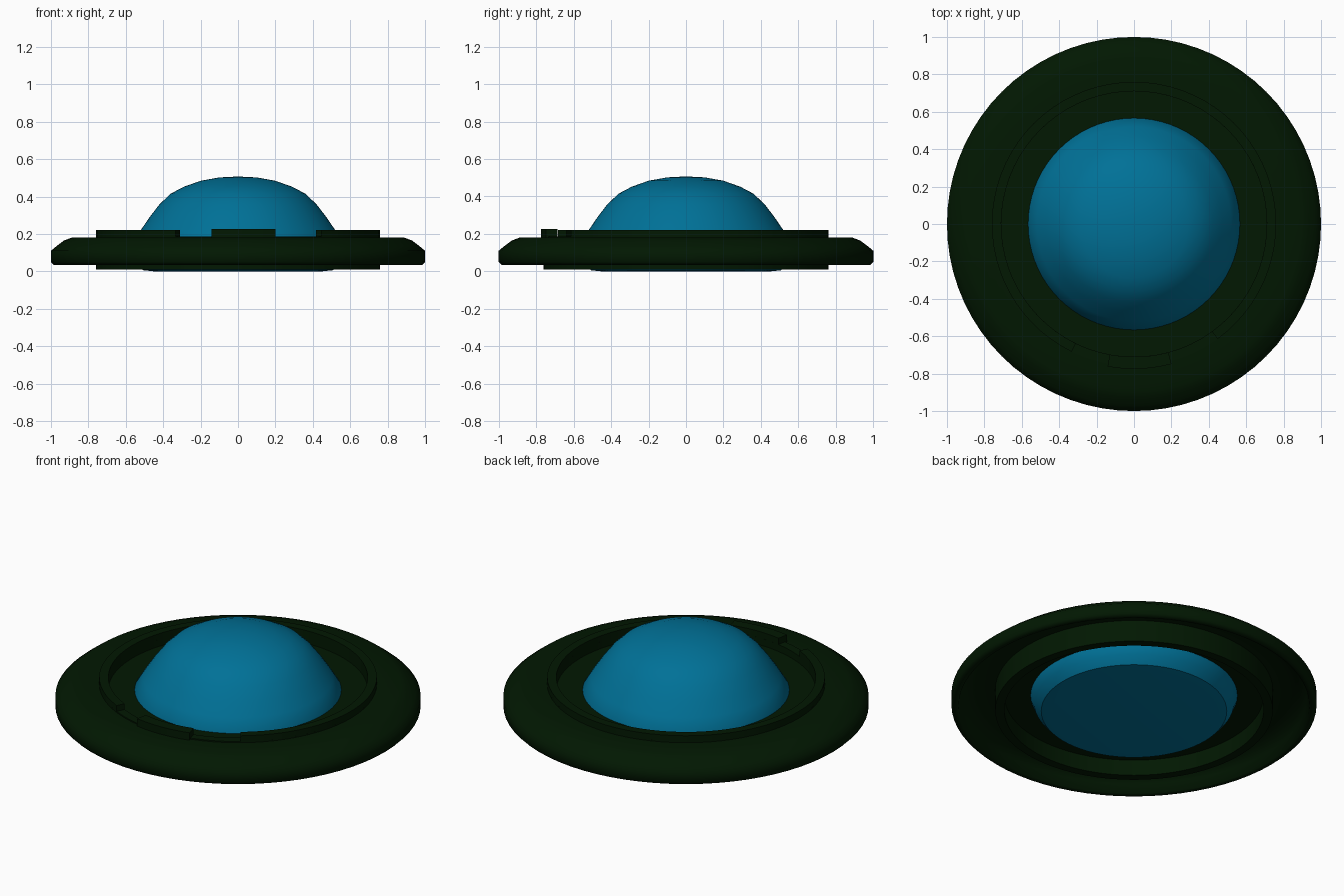
import bpy, bmesh, math

if "Cube" in bpy.data.objects:
    bpy.data.objects.remove(bpy.data.objects["Cube"])

def material(name, rgb):
    m = bpy.data.materials.new(name)
    m.diffuse_color = (*rgb, 1)
    m.use_nodes = True
    m.node_tree.nodes["Principled BSDF"].inputs["Base Color"].default_value = m.diffuse_color
    return m

GREEN = material("dark green", (0.0005, 0.009, 0.0005))
BLUE = material("glass blue", (0.0, 0.165, 0.31))

def sweep(name, profile, mat, start=0, end=360, steps=72, closed=True, angle=35):
    """Turn an (r, z) profile around z between two angles (degrees)."""
    full = end - start >= 360
    bm = bmesh.new()
    rows = []
    for i in range(steps if full else steps + 1):
        a = math.radians(start + (end - start) * i / steps)
        rows.append([bm.verts.new((r * math.cos(a), r * math.sin(a), z)) for r, z in profile])
    n = len(profile)
    for i in range(steps):
        a, b = rows[i], rows[(i + 1) % len(rows)]
        for j in range(n if closed else n - 1):
            k = (j + 1) % n
            bm.faces.new((a[j], b[j], b[k], a[k]))
    if not full:
        bm.faces.new(rows[0])
        bm.faces.new(rows[-1])
    bmesh.ops.remove_doubles(bm, verts=bm.verts, dist=1e-5)
    bmesh.ops.recalc_face_normals(bm, faces=bm.faces)
    me = bpy.data.meshes.new(name)
    bm.to_mesh(me)
    bm.free()
    me.materials.append(mat)
    ob = bpy.data.objects.new(name, me)
    bpy.context.collection.objects.link(ob)
    bpy.ops.object.select_all(action='DESELECT')
    ob.select_set(True)
    bpy.context.view_layer.objects.active = ob
    bpy.ops.object.shade_smooth_by_angle(angle=math.radians(angle))
    return ob

# Wide outer rim, a shell that is hollow underneath
sweep("outer_rim", [(0.75, 0.18), (0.89, 0.18), (0.93, 0.165), (0.97, 0.135), (1.0, 0.11),
                    (1.0, 0.05), (0.985, 0.035), (0.96, 0.04), (0.945, 0.09), (0.9, 0.125),
                    (0.85, 0.14), (0.75, 0.14)], GREEN, angle=65)

# Inner collar that hangs below the rim
sweep("collar", [(0.71, 0.01), (0.76, 0.01), (0.76, 0.187), (0.71, 0.187)], GREEN)

# Recessed plate around the dome
sweep("inner_plate", [(0.54, 0.105), (0.72, 0.105), (0.72, 0.145), (0.54, 0.145)], GREEN)

# Raised collar segments, leaving two gaps at the front
sweep("collar_lip", [(0.71, 0.18), (0.76, 0.18), (0.76, 0.222), (0.71, 0.222)],
      GREEN, start=-54, end=244, steps=60)
sweep("front_pad", [(0.71, 0.17), (0.775, 0.17), (0.775, 0.225), (0.71, 0.225)],
      GREEN, start=259.5, end=285, steps=6)

# Dome above and shallow bowl below, one closed shell
sweep("dome", [(0, 0.507), (0.1, 0.502), (0.2, 0.484), (0.29, 0.452), (0.36, 0.415),
               (0.42, 0.358), (0.47, 0.293), (0.52, 0.22), (0.566, 0.145), (0.566, 0.105),
               (0.545, 0.05), (0.508, 0.006), (0.45, 0), (0, 0)], BLUE, closed=False)
